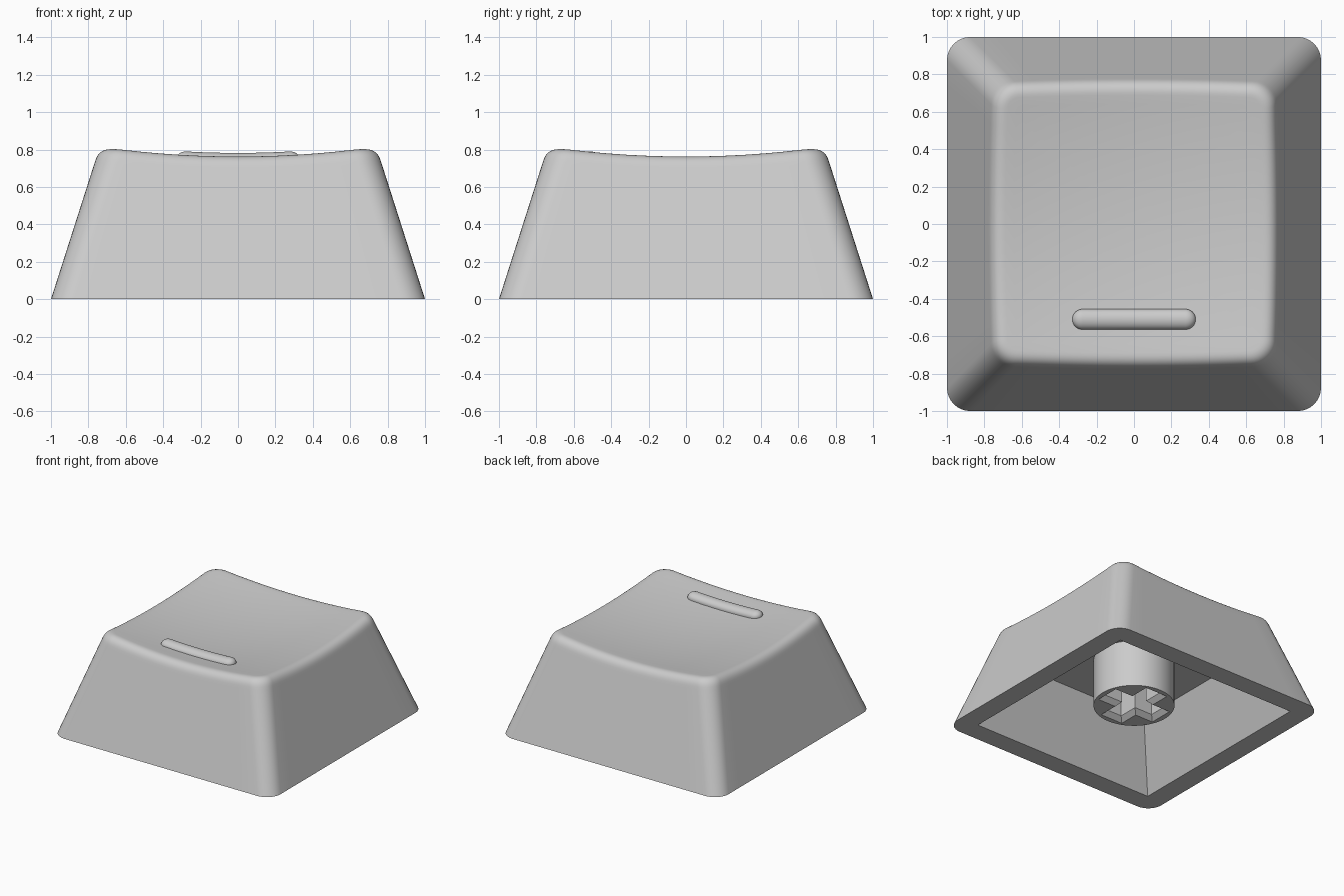
import bpy
import bmesh
import math
from mathutils import Vector

old = bpy.data.objects.get("Cube")
if old:
    bpy.data.objects.remove(old, do_unlink=True)

SLOPE = 0.32       # inward lean of the walls
RADIUS = 0.125     # corner radius in plan
FILLET = 0.065     # rounding of the top rim
CEILING = 0.498    # underside of the top shell

grey = bpy.data.materials.new("light_grey_plastic")
grey.use_nodes = True
colour = (0.6, 0.6, 0.6, 1)
grey.diffuse_color = colour
grey.node_tree.nodes["Principled BSDF"].inputs["Base Color"].default_value = colour


def dish(x, y):
    """Height of the shallow spherical top."""
    return 0.714 + 0.1 * (x * x + y * y)


def outline(half_x, half_y, radius, arc=8, straight=12):
    """Rounded rectangle as a list of plan points, counter-clockwise."""
    corners = []
    for q, (sx, sy) in enumerate([(1, 1), (-1, 1), (-1, -1), (1, -1)]):
        centre = Vector((sx * (half_x - radius), sy * (half_y - radius)))
        for i in range(arc + 1):
            a = (q + i / arc) * math.pi / 2
            corners.append(centre + radius * Vector((math.cos(a), math.sin(a))))
    points = []
    for i, p in enumerate(corners):
        points.append(p)
        if i % (arc + 1) == arc:
            nxt = corners[(i + 1) % len(corners)]
            points += [p.lerp(nxt, k / straight) for k in range(1, straight)]
    return points


def loft(bm, rings):
    """Skin a list of equally long rings."""
    loops = [[bm.verts.new(p) for p in ring] for ring in rings]
    for a, b in zip(loops, loops[1:]):
        for i in range(len(a)):
            j = (i + 1) % len(a)
            bm.faces.new((a[i], a[j], b[j], b[i]))


def finish(bm, name, angle=30):
    bmesh.ops.remove_doubles(bm, verts=bm.verts, dist=0.0001)
    bmesh.ops.recalc_face_normals(bm, faces=bm.faces)
    mesh = bpy.data.meshes.new(name)
    bm.to_mesh(mesh)
    bm.free()
    mesh.materials.append(grey)
    obj = bpy.data.objects.new(name, mesh)
    bpy.context.collection.objects.link(obj)
    bpy.ops.object.select_all(action="DESELECT")
    obj.select_set(True)
    bpy.context.view_layer.objects.active = obj
    bpy.ops.object.shade_smooth_by_angle(angle=math.radians(angle))


# Cap shell: cavity, bottom rim, sloped walls, filleted rim and dished top
def wall_point(i, z, inset=0):
    half = 1 - SLOPE * z - inset
    p = outline(half, half, RADIUS - inset)[i]
    return Vector((p.x, p.y, z))


columns = []
for i in range(len(outline(1, 1, RADIUS))):
    z = 0.75
    for _ in range(8):
        p = wall_point(i, z)
        z = dish(p.x, p.y)
    edge = wall_point(i, z)
    low = wall_point(i, z - FILLET)
    inner = wall_point(i, z, FILLET)
    inner.z = dish(inner.x, inner.y)
    column = [wall_point(i, 0), wall_point(i, z - FILLET - 0.02)]
    for k in range(9):
        t = k / 8
        column.append((1 - t) ** 2 * low + 2 * t * (1 - t) * edge + t * t * inner)
    for k in range(14, -1, -1):
        x, y = inner.x * k / 15, inner.y * k / 15
        column.append(Vector((x, y, dish(x, y))))
    columns.append(column)

cavity = []
for half, z in [(0, CEILING), (0.611, CEILING), (0.835, 0)]:
    cavity.append([(p.x, p.y, z) for p in outline(half, half, 0)])

bm = bmesh.new()
loft(bm, cavity + [list(ring) for ring in zip(*columns)])
finish(bm, "cap_shell")

# Stem: round post with a cross-shaped socket that has a chamfered mouth
STEM_BOTTOM, CHAMFER = 0.11, 0.036


def circle(z):
    angles = [math.tau * i / 64 for i in range(64)]
    return [(0.305 * math.cos(a), 0.305 * math.sin(a), z) for a in angles]


def cross(grow, z):
    arm, width = 0.228 + grow, 0.065 + grow
    points = []
    for q in range(4):
        c, s = round(math.cos(q * math.pi / 2)), round(math.sin(q * math.pi / 2))
        for x, y in [(arm, -width), (arm, width), (width, width)]:
            points.append((c * x - s * y, s * x + c * y, z))
    return points


bm = bmesh.new()
rim_edges = []
for shape in (circle(STEM_BOTTOM), cross(CHAMFER, STEM_BOTTOM)):
    verts = [bm.verts.new(p) for p in shape]
    rim_edges += [bm.edges.new((v, verts[(i + 1) % len(verts)])) for i, v in enumerate(verts)]
bmesh.ops.triangle_fill(bm, edges=rim_edges, use_beauty=True)
loft(bm, [circle(STEM_BOTTOM), circle(CEILING)])
loft(bm, [cross(CHAMFER, STEM_BOTTOM), cross(0, STEM_BOTTOM + CHAMFER), cross(0, CEILING)])
finish(bm, "stem")

# Homing bar: rounded ridge following the dish
BAR_Y, BAR_LENGTH, BAR_RADIUS, BAR_HEIGHT = -0.51, 0.33, 0.055, 0.042
profile = [(0, -0.02)]
for k in range(9):
    a = k / 8 * math.pi / 2
    profile.append((BAR_RADIUS * (1 - math.cos(a)), BAR_HEIGHT * math.sin(a)))
rings = []
for inset, height in profile:
    plan = outline(BAR_LENGTH - inset, BAR_RADIUS - inset, BAR_RADIUS - inset)
    rings.append([(p.x, p.y + BAR_Y, dish(p.x, BAR_Y) + height) for p in plan])
bm = bmesh.new()
loft(bm, rings)
finish(bm, "homing_bar", 40)
